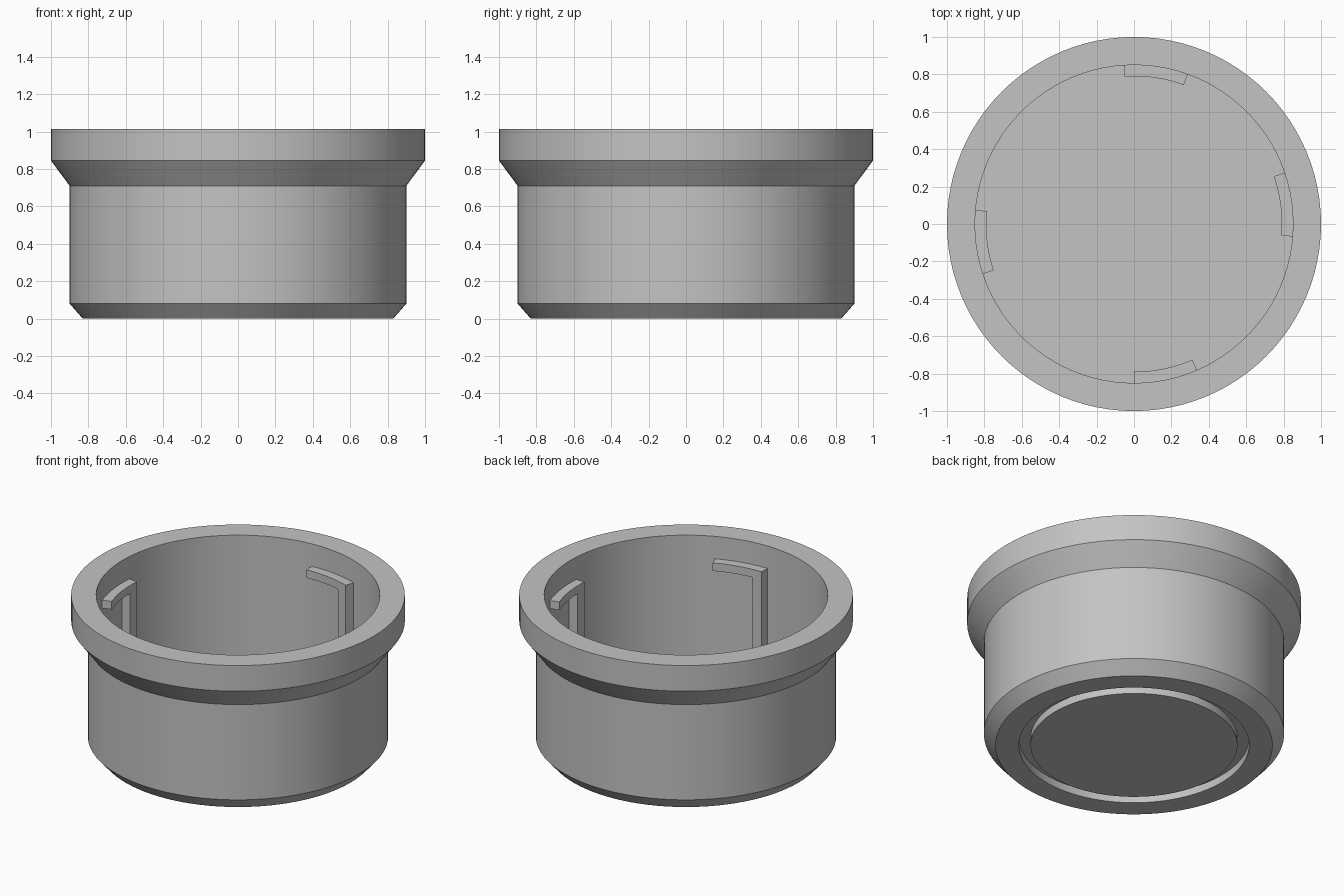
import bpy, bmesh
from math import radians, cos, sin, pi
from mathutils import Vector

default_cube = bpy.data.objects.get("Cube")
if default_cube:
    bpy.data.objects.remove(default_cube, do_unlink=True)

SEGMENTS = 96
HEIGHT = 1.015
FLOOR = 0.12
INNER_R = 0.85

# Single grey plastic
grey = bpy.data.materials.new("grey_plastic")
grey.use_nodes = True
colour = (0.55, 0.55, 0.55, 1)
grey.diffuse_color = colour
grey.node_tree.nodes["Principled BSDF"].inputs["Base Color"].default_value = colour


def finish(bm, name):
    """Turn a bmesh into a grey object with sharp edges kept."""
    bmesh.ops.recalc_face_normals(bm, faces=bm.faces)
    mesh = bpy.data.meshes.new(name)
    bm.to_mesh(mesh)
    bm.free()
    mesh.materials.append(grey)
    obj = bpy.data.objects.new(name, mesh)
    bpy.context.collection.objects.link(obj)
    bpy.ops.object.select_all(action='DESELECT')
    obj.select_set(True)
    bpy.context.view_layer.objects.active = obj
    bpy.ops.object.shade_smooth_by_angle(angle=radians(25))
    return obj


def lathe(name, profile):
    """Revolve a radius/height profile about the z axis."""
    bm = bmesh.new()
    verts = [bm.verts.new((r, 0, z)) for r, z in profile]
    edges = [bm.edges.new(pair) for pair in zip(verts, verts[1:])]
    bmesh.ops.spin(bm, geom=verts + edges, cent=(0, 0, 0), axis=(0, 0, 1),
                   angle=2 * pi, steps=SEGMENTS, use_duplicate=False)
    bmesh.ops.remove_doubles(bm, verts=bm.verts, dist=0.0001)
    return finish(bm, name)


def locking_rib(name, start, span=23.3, leg=5, top=0.867, thick=0.053,
                inner=0.79, outer=0.856, steps=8):
    """Curved arm with a leg running down to the floor at its start."""
    bm = bmesh.new()
    angles = [start] + [start + leg + (span - leg) * i / steps for i in range(steps + 1)]
    levels = (FLOOR - 0.01, top - thick, top)

    def point(a, z):
        return bm.verts.new((inner * cos(radians(a)), inner * sin(radians(a)), z))

    grid = [[point(a, z) for z in levels] for a in angles]
    for i, (a, b) in enumerate(zip(grid, grid[1:])):
        bm.faces.new((a[1], b[1], b[2], a[2]))
        if i == 0:
            bm.faces.new((a[0], b[0], b[1], a[1]))
    bmesh.ops.delete(bm, geom=[v for v in bm.verts if not v.link_faces], context='VERTS')
    # Thicken outwards into the cup wall
    extruded = bmesh.ops.extrude_face_region(bm, geom=bm.faces[:], use_keep_orig=True)
    for v in extruded["geom"]:
        if isinstance(v, bmesh.types.BMVert):
            v.co = Vector((v.co.x * outer / inner, v.co.y * outer / inner, v.co.z))
    return finish(bm, name)


# Cup: grooved base, chamfered foot, body, flared collar, hollow inside
lathe("cup_body", [
    (0, 0), (0.62, 0), (0.62, 0.05), (0.69, 0.05), (0.69, 0),
    (0.83, 0), (0.9, 0.08), (0.9, 0.71), (1, 0.845), (1, HEIGHT),
    (INNER_R, HEIGHT), (INNER_R, FLOOR), (0, FLOOR),
])

# Four locking ribs on the inner wall
for side, start in (("right", -4.5), ("back", 70.3), ("left", 175), ("front", 270)):
    locking_rib("locking_rib_" + side.replace("right", "plus_x").replace("left", "minus_x"), start)
